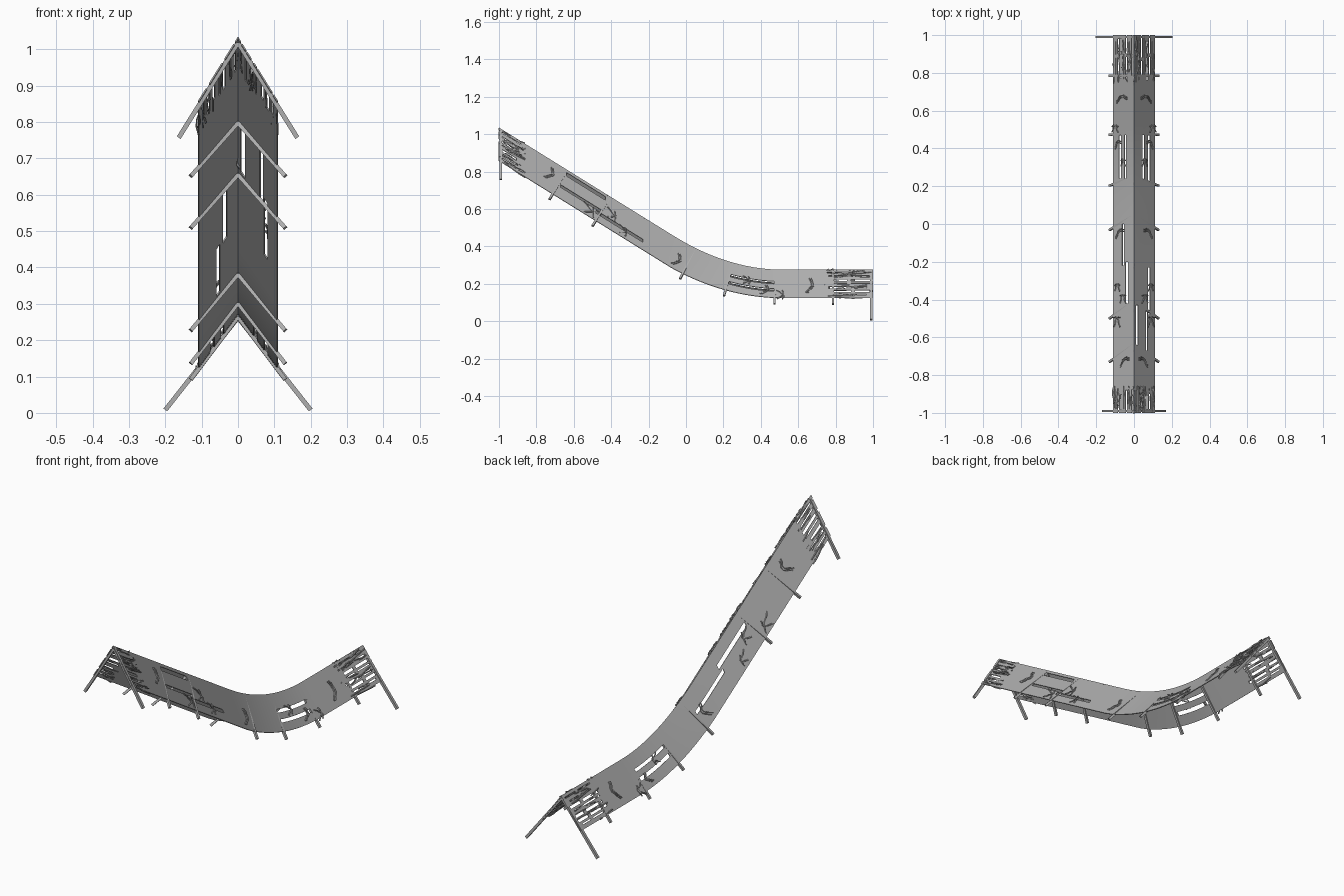
import bpy, bmesh, math, random
from mathutils import Vector

random.seed(7)
cube = bpy.data.objects.get("Cube")
if cube:
    bpy.data.objects.remove(cube, do_unlink=True)

mat = bpy.data.materials.new("weathered grey")
mat.use_nodes = True
GREY = (0.43, 0.43, 0.43, 1)
mat.diffuse_color = GREY
mat.node_tree.nodes["Principled BSDF"].inputs["Base Color"].default_value = GREY

SLOPE, BEND, FLAT, LOW = 0.62, -0.068, 0.52, 0.275
HALF, DROP = 0.11, 0.15


# Ridge profile: straight ramp, parabolic bend, level run
def grade(y):
    return SLOPE * min(1, max(0, (FLAT - y) / (FLAT - BEND)))


def ridge(y):
    if y < BEND:
        return ridge(BEND) + SLOPE * (BEND - y)
    return LOW + grade(y) * max(0, FLAT - y) / 2


def on_roof(side, y, t, lift=0):
    z = ridge(y) - t * DROP * math.hypot(1, grade(y))
    return Vector((side * (t * HALF + lift * 0.8), y, z + lift * 0.6))


def finish(name, bm, smooth=False):
    bmesh.ops.recalc_face_normals(bm, faces=bm.faces)
    me = bpy.data.meshes.new(name)
    bm.to_mesh(me)
    bm.free()
    me.materials.append(mat)
    ob = bpy.data.objects.new(name, me)
    bpy.context.collection.objects.link(ob)
    if smooth:
        bpy.ops.object.select_all(action="DESELECT")
        ob.select_set(True)
        bpy.context.view_layer.objects.active = ob
        bpy.ops.object.shade_smooth_by_angle(angle=math.radians(30))
    return ob


def tube(bm, pts, r, sides=4, flat=Vector((0, 1, 0))):
    """Sweep a small polygon along a path."""
    rings = []
    for i, p in enumerate(pts):
        d = (pts[min(i + 1, len(pts) - 1)] - pts[max(i - 1, 0)]).normalized()
        ref = flat if abs(d.dot(flat)) < 0.9 else Vector((1, 0, 0))
        u = (ref - d * ref.dot(d)).normalized()
        v = d.cross(u)
        angs = [math.tau * (k + 0.5) / sides for k in range(sides)]
        rings.append([bm.verts.new(p + (u * math.cos(a) + v * math.sin(a)) * r) for a in angs])
    for a, b in zip(rings, rings[1:]):
        for k in range(sides):
            j = (k + 1) % sides
            bm.faces.new((a[k], a[j], b[j], b[k]))
    bm.faces.new(rings[0])
    bm.faces.new(rings[-1])


# Long slots per side: (y start, y end, t start, t end), t runs ridge to eave
slots = {
    1: [(-0.64, -0.43, 0.09, 0.2), (-0.67, -0.45, 0.57, 0.65), (-0.48, -0.23, 0.68, 0.77),
        (0.23, 0.48, 0.42, 0.51), (0.22, 0.48, 0.68, 0.77)],
    -1: [(-0.42, -0.2, 0.3, 0.41), (-0.22, 0, 0.48, 0.57),
         (0.24, 0.48, 0.38, 0.46), (0.24, 0.48, 0.62, 0.72)],
}


# Splintered ends: ragged gaps leave slats between them
def ragged_gaps():
    gaps = []
    for k in range(7):
        t = 0.08 + 0.13 * k
        w = 0.07 if k in (2, 4, 5) else random.uniform(0.025, 0.045)
        gaps.append((random.choice((-1.1, -0.98)), -0.87 - 0.03 * t + random.uniform(-0.02, 0.01), t, t + w))
        start = 0.75 + random.uniform(0, 0.06)
        mid = random.uniform(0.86, 0.9)
        gaps.append((start, mid, t, t + w))
        gaps.append((mid + 0.02, random.choice((0.965, 0.98, 1.1)), t, t + w))
    return gaps


bm = bmesh.new()
for side, cuts in slots.items():
    gaps = cuts + ragged_gaps()
    ys = {round(-1 + 0.04 * i, 3) for i in range(51)}
    ts = {0, 1}
    for a, b, c, d in gaps:
        ys |= {round(max(-1, a), 3), round(min(1, b), 3)}
        ts |= {round(c, 3), round(d, 3)}
    ys, ts = sorted(ys), sorted(ts)
    grid = [[bm.verts.new(on_roof(side, y, t)) for t in ts] for y in ys]
    for i in range(len(ys) - 1):
        for j in range(len(ts) - 1):
            y, t = (ys[i] + ys[i + 1]) / 2, (ts[j] + ts[j + 1]) / 2
            if any(a < y < b and c < t < d for a, b, c, d in gaps):
                continue
            bm.faces.new((grid[i][j], grid[i][j + 1], grid[i + 1][j + 1], grid[i + 1][j]))
bmesh.ops.delete(bm, geom=[v for v in bm.verts if not v.link_faces], context="VERTS")
bmesh.ops.remove_doubles(bm, verts=bm.verts, dist=0.0002)
bmesh.ops.recalc_face_normals(bm, faces=bm.faces)
bmesh.ops.solidify(bm, geom=bm.faces[:], thickness=0.004)
finish("roof_panels", bm, smooth=True)


# Chevron struts under the roof, square to the slope
def strut(name, apex, foot, r=0.009):
    b = bmesh.new()
    for side in (1, -1):
        tube(b, [apex, Vector((side * foot.x, foot.y, foot.z))], r)
    finish(name, b)


for n, y in enumerate((-0.633, -0.403, 0.05, 0.253, 0.48, 0.785)):
    down = Vector((0, -grade(y), -1)).normalized()
    apex = Vector((0, y, ridge(y))) + down * 0.012
    strut(f"strut_{n + 1}", apex, apex + down * 0.172 + Vector((0.13, 0, 0)), 0.008)
strut("front_end_strut", Vector((0, -0.99, 1.018)), Vector((0.163, -0.99, 0.757)))
strut("back_end_strut", Vector((0, 0.99, 0.262)), Vector((0.2, 0.99, 0.008)))

# Bent twigs lying across the panels: y, t, length in y, length in t, forked
twigs = [(-0.73, 0.43, 0.04, 0.42, 0), (-0.51, 0.8, 0.05, 0.3, 1), (-0.39, 0.52, 0.04, 0.3, 1),
         (-0.33, 0.79, 0.03, 0.25, 1), (-0.05, 0.66, 0.04, 0.42, 0), (0.33, 0.5, 0.03, 0.25, 1),
         (0.42, 0.75, 0.03, 0.3, 0), (0.51, 0.9, 0.03, 0.3, 1), (0.66, 0.57, 0.02, 0.5, 0)]
bm = bmesh.new()
for y, t, dy, dt, fork in twigs:
    for side in (1, -1):
        for strand in (0, 1):
            flip = -1 if strand and fork else 1
            pts = []
            for k in range(7):
                s = k / 6 - 0.5
                yy = y - flip * dy * s + 0.012 * math.cos(s * 5) + 0.01 * strand * (1 - fork)
                pts.append(on_roof(side, yy, t + dt * s, 0.003 + 0.003 * math.sin(k * 2)))
            tube(bm, pts, 0.0035, 5)
finish("twigs", bm, smooth=True)

# Loose splinters running along both broken ends
bm = bmesh.new()
for lo, hi in ((-0.995, -0.86), (0.74, 0.995)):
    for side in (1, -1):
        for n in range(16):
            t = random.uniform(0.05, 1)
            a = random.uniform(lo, hi - 0.08)
            b = min(hi, a + random.uniform(0.06, 0.16))
            drift = random.uniform(-0.1, 0.1)
            pts = [on_roof(side, a + (b - a) * k / 4, min(1.02, max(0, t + drift * k / 4)),
                           random.uniform(-0.006, 0.006)) for k in range(5)]
            tube(bm, pts, 0.003)
finish("end_splinters", bm)
